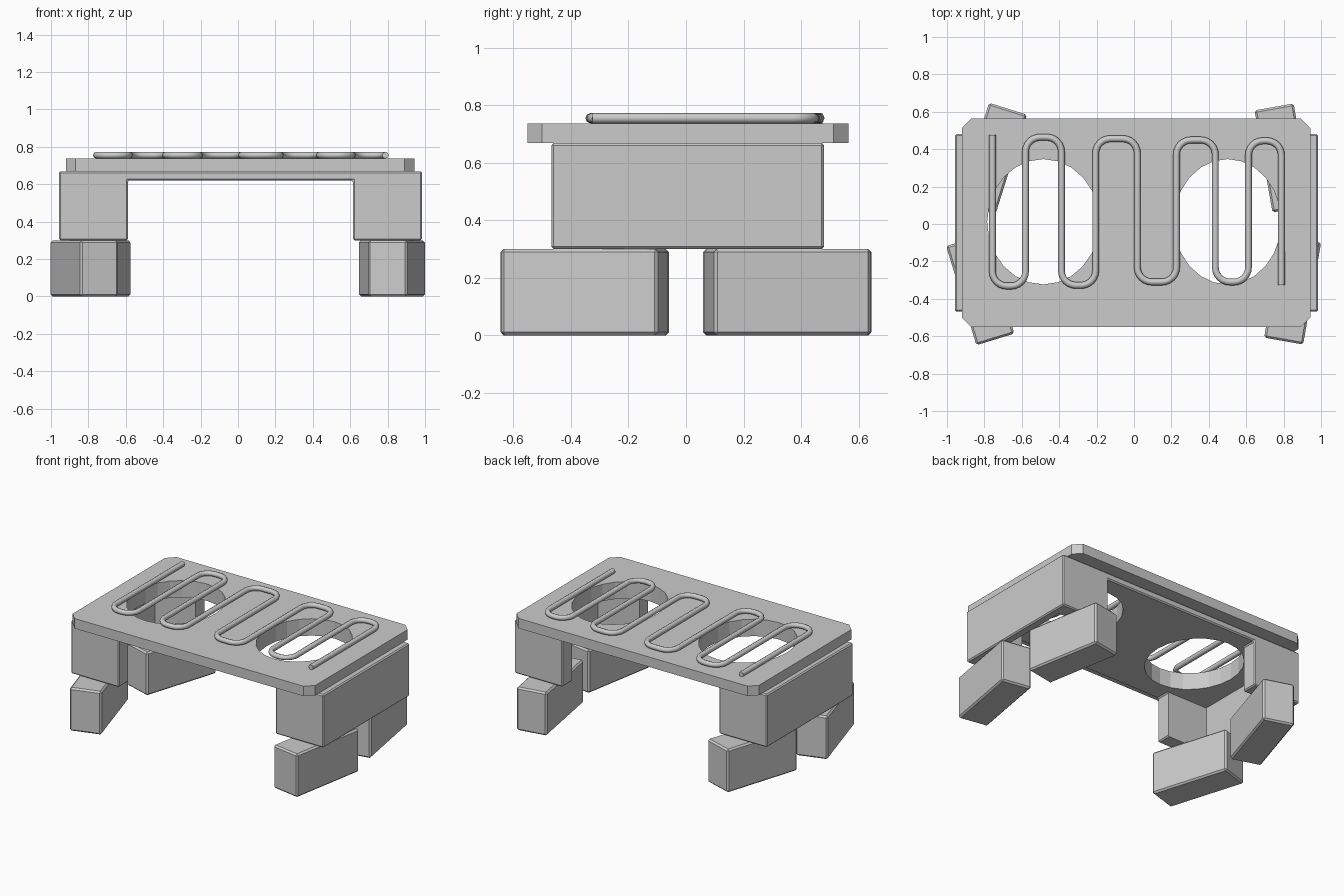
import bpy, bmesh, math
from mathutils import Vector

if "Cube" in bpy.data.objects:
    bpy.data.objects.remove(bpy.data.objects["Cube"])


def prism(name, pts, lo, hi, axis='Z'):
    """Extrude a 2D outline along Z (xy outline) or Y (xz outline)."""
    bm = bmesh.new()
    put = (lambda p: (p[0], p[1], lo)) if axis == 'Z' else (lambda p: (p[0], lo, p[1]))
    face = bm.faces.new([bm.verts.new(put(p)) for p in pts])
    out = bmesh.ops.extrude_face_region(bm, geom=[face])
    move = Vector((0, 0, hi - lo)) if axis == 'Z' else Vector((0, hi - lo, 0))
    bmesh.ops.translate(bm, vec=move, verts=[v for v in out['geom'] if isinstance(v, bmesh.types.BMVert)])
    bmesh.ops.recalc_face_normals(bm, faces=bm.faces)
    me = bpy.data.meshes.new(name)
    bm.to_mesh(me)
    bm.free()
    ob = bpy.data.objects.new(name, me)
    bpy.context.collection.objects.link(ob)
    return ob


def rect(x0, x1, y0, y1):
    return [(x0, y0), (x1, y0), (x1, y1), (x0, y1)]


def bevel(ob, width):
    m = ob.modifiers.new('bevel', 'BEVEL')
    m.width, m.segments = width, 1


def cut(ob, cutters):
    for c in cutters:
        m = ob.modifiers.new('cut', 'BOOLEAN')
        m.operation, m.solver, m.object = 'DIFFERENCE', 'EXACT', c
    bpy.context.view_layer.objects.active = ob
    for m in list(ob.modifiers):
        bpy.ops.object.modifier_apply(modifier=m.name)


# Cutters: two oval openings and a pocket inside each leg
def oval(cx, rx):
    return [(cx + rx * math.cos(2 * math.pi * i / 24), 0.012 + 0.335 * math.sin(2 * math.pi * i / 24))
            for i in range(24)]


holes = [prism('hole_cutter', oval(-0.485, 0.30), 0.55, 0.9),
         prism('hole_cutter', oval(0.50, 0.287), 0.55, 0.9)]
pockets = [prism('pocket_cutter', rect(-0.90, -0.40, -0.365, 0.375), 0.1, 0.62),
           prism('pocket_cutter', rect(0.42, 0.93, -0.365, 0.375), 0.1, 0.62)]

# Arch-shaped body: thin deck on two hollow legs
arch = [(-0.957, 0.30), (-0.588, 0.30), (-0.588, 0.62), (0.614, 0.62),
        (0.614, 0.30), (0.984, 0.30), (0.984, 0.668), (-0.957, 0.668)]
body = prism('arch_body', arch, -0.468, 0.48, 'Y')
bevel(body, 0.008)
cut(body, pockets + holes)

# Top plate with clipped corners
x0, x1, y0, y1, c = -0.92, 0.943, -0.552, 0.565, 0.052
plate = prism('top_plate', [(x0 + c, y0), (x1 - c, y0), (x1, y0 + c), (x1, y1 - c),
                            (x1 - c, y1), (x0 + c, y1), (x0, y1 - c), (x0, y0 + c)], 0.668, 0.737)
cut(plate, holes)
for ob in holes + pockets:
    bpy.data.objects.remove(ob)

# Four splayed block feet
for name, x, y, angle in [('front_left_foot', -0.822, -0.352, 17), ('back_left_foot', -0.757, 0.352, -17.5),
                          ('front_right_foot', 0.848, -0.353, -10), ('back_right_foot', 0.797, 0.353, 10)]:
    foot = prism(name, rect(-0.106, 0.106, -0.277, 0.277), 0, 0.30)
    foot.location = (x, y, 0)
    foot.rotation_euler.z = math.radians(angle)
    bevel(foot, 0.011)

# Serpentine tube lying on the plate
xs = [-0.757, -0.58, -0.388, -0.205, 0.018, 0.227, 0.435, 0.612, 0.788]
ends = [-0.332, 0.464, -0.328, 0.456, -0.31, 0.449, -0.31, 0.445]
path = [Vector((xs[0], 0.475))]
for i, y in enumerate(ends):
    path += [Vector((xs[i], y)), Vector((xs[i + 1], y))]
path.append(Vector((xs[-1], -0.325)))
pts, r = [path[0]], 0.078
for a, b, d in zip(path, path[1:], path[2:]):
    u, v = (a - b).normalized(), (d - b).normalized()
    centre = b + (u + v) * r
    for k in range(7):
        t = k / 6 * math.pi / 2
        pts.append(centre - v * r * math.cos(t) - u * r * math.sin(t))
pts.append(path[-1])

curve = bpy.data.curves.new('serpentine_tube', 'CURVE')
curve.dimensions = '3D'
curve.bevel_depth, curve.bevel_resolution, curve.use_fill_caps = 0.018, 2, True
spline = curve.splines.new('POLY')
spline.points.add(len(pts) - 1)
for p, co in zip(spline.points, pts):
    p.co = (co.x, co.y, 0.755, 1)
tube = bpy.data.objects.new('serpentine_tube', curve)
bpy.context.collection.objects.link(tube)
bpy.ops.object.select_all(action='DESELECT')
tube.select_set(True)
bpy.context.view_layer.objects.active = tube
bpy.ops.object.convert(target='MESH')
bpy.ops.object.shade_smooth_by_angle(angle=math.radians(50))
